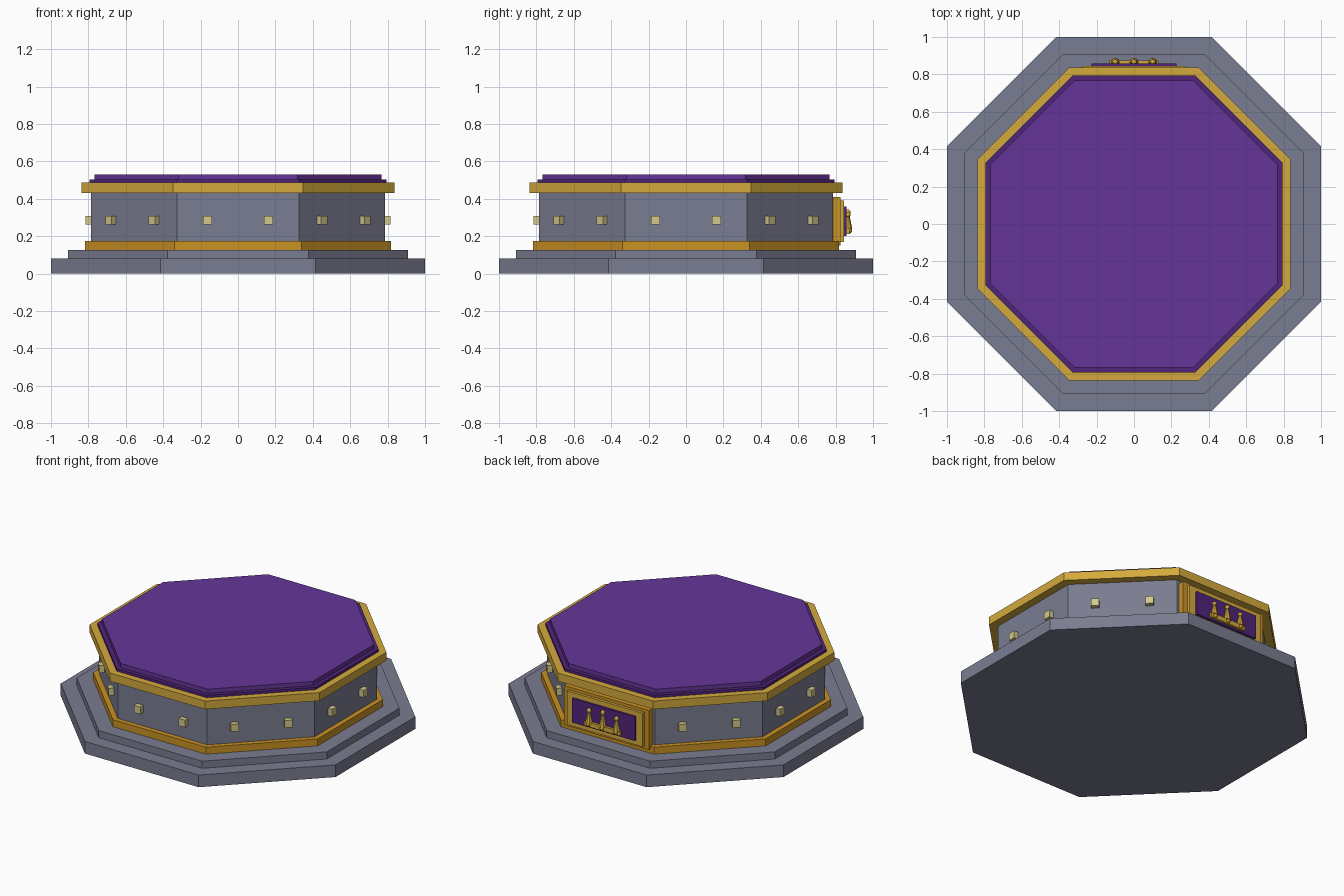
import bpy, math
from mathutils import Matrix, Vector

if "Cube" in bpy.data.objects:
    bpy.data.objects.remove(bpy.data.objects["Cube"])


def material(name, rgb):
    m = bpy.data.materials.new(name)
    lin = [((c / 255 + 0.055) / 1.055) ** 2.4 for c in rgb]
    m.diffuse_color = (*lin, 1)
    m.use_nodes = True
    m.node_tree.nodes["Principled BSDF"].inputs["Base Color"].default_value = m.diffuse_color
    return m


STONE = material("grey stone", (122, 125, 145))
GOLD = material("bright gold", (212, 170, 60))
DARK_GOLD = material("dark gold", (202, 146, 36))
PURPLE = material("purple cloth", (102, 53, 152))
DARK_PURPLE = material("dark purple", (80, 36, 122))
PALE = material("pale brass", (210, 200, 140))


def finish(name, mat):
    ob = bpy.context.object
    ob.name = name
    ob.data.materials.append(mat)
    return ob


def octagon(name, apothem, z0, z1, mat):
    # Eight-sided slab with flat sides facing the axes
    bpy.ops.mesh.primitive_cylinder_add(
        vertices=8, radius=apothem / math.cos(math.pi / 8), depth=z1 - z0,
        location=(0, 0, (z0 + z1) / 2))
    ob = finish(name, mat)
    ob.data.transform(Matrix.Rotation(math.pi / 8, 4, 'Z'))
    return ob


def box(name, x, y, z, mat, angle=0.0):
    # Box from (min, max) ranges, turned about the vertical axis
    bpy.ops.mesh.primitive_cube_add(size=1)
    ob = finish(name, mat)
    centre = Vector([(a + b) / 2 for a, b in (x, y, z)])
    size = [b - a for a, b in (x, y, z)]
    ob.data.transform(Matrix.Rotation(angle, 4, 'Z')
                      @ Matrix.Translation(centre) @ Matrix.Diagonal((*size, 1)))
    return ob


def ball(name, loc, r, mat):
    bpy.ops.mesh.primitive_uv_sphere_add(segments=10, ring_count=6, radius=r, location=loc)
    return finish(name, mat)


# Stepped platform
octagon("base_step", 1.0, 0, 0.08, STONE)
octagon("upper_step", 0.91, 0.08, 0.127, STONE)
octagon("lower_trim", 0.817, 0.127, 0.173, DARK_GOLD)
octagon("body", 0.785, 0.173, 0.432, STONE)
octagon("top_rim", 0.837, 0.432, 0.486, GOLD)
octagon("cushion_border", 0.793, 0.486, 0.502, DARK_PURPLE)
octagon("cushion_top", 0.767, 0.502, 0.53, PURPLE)

# Two studs on every side except the back
for i in range(8):
    if i == 4:
        continue
    for x in (-0.163, 0.163):
        box("stud", (x - 0.024, x + 0.024), (-0.816, -0.78), (0.261, 0.309),
            PALE, i * math.pi / 4)

# Layered plaque on the back
box("plaque_frame", (-0.31, 0.31), (0.78, 0.826), (0.15, 0.41), DARK_GOLD)
box("plaque_inner_frame", (-0.275, 0.275), (0.82, 0.844), (0.168, 0.39), GOLD)
box("plaque_panel", (-0.228, 0.228), (0.84, 0.858), (0.2, 0.358), DARK_PURPLE)

# Crown emblem
box("crown_band", (-0.13, 0.13), (0.855, 0.874), (0.212, 0.243), GOLD)
for x, tip in ((-0.1, 0.315), (0, 0.328), (0.1, 0.315)):
    bpy.ops.mesh.primitive_cone_add(vertices=8, radius1=0.024, radius2=0.006,
                                    depth=tip - 0.238,
                                    location=(x, 0.865, (tip + 0.238) / 2))
    finish("crown_spike", GOLD)
    ball("crown_tip", (x, 0.865, tip), 0.015, GOLD)
    ball("crown_gem", (x, 0.874, 0.228), 0.014, DARK_GOLD)
